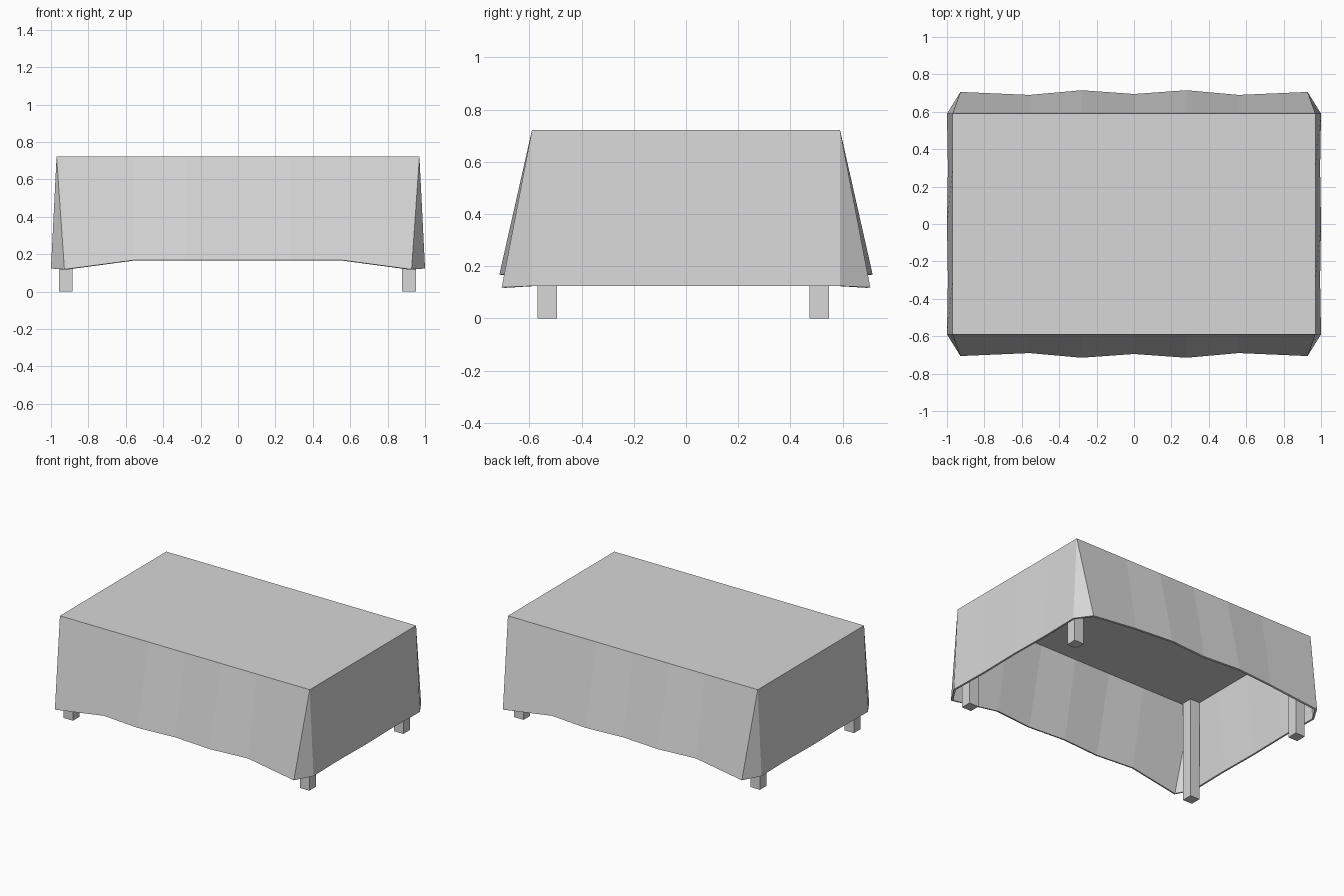
import bpy, bmesh

cube = bpy.data.objects.get("Cube")
if cube:
    bpy.data.objects.remove(cube, do_unlink=True)

grey = bpy.data.materials.new("light grey")
grey.use_nodes = True
colour = (0.68, 0.68, 0.68, 1)
grey.diffuse_color = colour
grey.node_tree.nodes["Principled BSDF"].inputs["Base Color"].default_value = colour

TOP_X, TOP_Y, TOP_Z = 0.97, 0.59, 0.722


def add_object(name, bm):
    mesh = bpy.data.meshes.new(name)
    bmesh.ops.recalc_face_normals(bm, faces=bm.faces)
    bm.to_mesh(mesh)
    bm.free()
    mesh.materials.append(grey)
    obj = bpy.data.objects.new(name, mesh)
    bpy.context.collection.objects.link(obj)
    return obj


def full_side(half, middle):
    return [(-a, out, z) for a, out, z in half] + [middle] + half[::-1]


# Hem of the long and short sides: (distance along, distance out, height)
long_side = full_side([(0.928, 0.706, 0.119), (0.56, 0.69, 0.168), (0.28, 0.715, 0.168)],
                      (0, 0.695, 0.168))
short_side = full_side([(TOP_Y, 1.0, 0.124), (0.3, 0.995, 0.124)], (0, 1.0, 0.124))

# Pairs of top edge and hem points, running once around the table
pairs = []
for s in (-1, 1):
    for a, out, z in long_side:
        top_a = a if abs(a) < 0.9 else TOP_X * a / abs(a)
        pairs.append(((-s * top_a, s * TOP_Y, TOP_Z), (-s * a, s * out, z)))
    for a, out, z in short_side:
        pairs.append(((-s * TOP_X, -s * a, TOP_Z), (-s * out, -s * a, z)))

# Cloth: flat top, pleated skirt and folded triangular corners
bm = bmesh.new()
tops, hems, lookup = [], [], {}
for top, hem in pairs:
    key = tuple(round(c, 3) for c in top)
    if key not in lookup:
        lookup[key] = bm.verts.new(top)
    tops.append(lookup[key])
    hems.append(bm.verts.new(hem))
bm.faces.new(list(dict.fromkeys(tops)))
for i in range(len(pairs)):
    j = (i + 1) % len(pairs)
    bm.faces.new(list(dict.fromkeys([tops[i], hems[i], hems[j], tops[j]])))
cloth = add_object("tablecloth", bm)
thickness = cloth.modifiers.new("cloth thickness", 'SOLIDIFY')
thickness.thickness = 0.013
thickness.offset = -1
thickness.use_even_offset = True

# Four square legs
LEG_WIDTH, LEG_HEIGHT = 0.074, 0.712
for x, side in ((0.915, "left"), (-0.921, "right")):
    for y, end in ((-0.531, "front"), (0.511, "back")):
        bm = bmesh.new()
        bmesh.ops.create_cube(bm, size=1)
        bmesh.ops.scale(bm, vec=(LEG_WIDTH, LEG_WIDTH, LEG_HEIGHT), verts=bm.verts)
        bmesh.ops.translate(bm, vec=(x, y, LEG_HEIGHT / 2), verts=bm.verts)
        add_object(f"{end}_{side}_leg", bm)
